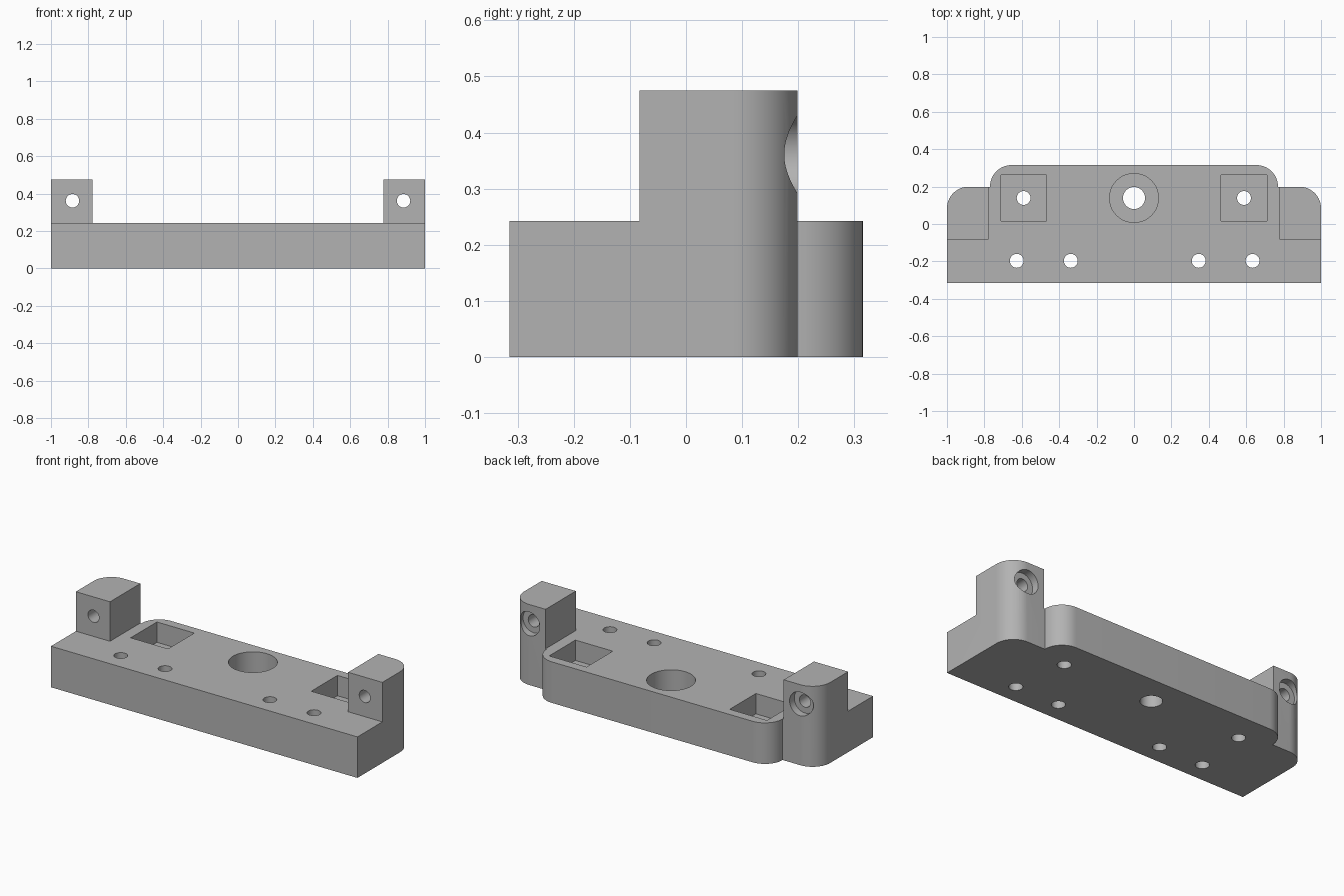
import bpy
import bmesh
import math

if "Cube" in bpy.data.objects:
    bpy.data.objects.remove(bpy.data.objects["Cube"])

BASE_TOP, EAR_TOP = 0.242, 0.475
BACK, EAR_BACK, EAR_FRONT = 0.315, 0.199, -0.083
SLAB_X, EAR_X, R = 0.77, 0.777, 0.115

grey = bpy.data.materials.new("grey")
grey.diffuse_color = (0.45, 0.45, 0.45, 1)
grey.use_nodes = True
grey.node_tree.nodes["Principled BSDF"].inputs["Base Color"].default_value = grey.diffuse_color


def prism(name, outline, z0, z1):
    """Extrude a flat outline between two heights."""
    bm = bmesh.new()
    face = bm.faces.new([bm.verts.new((x, y, z0)) for x, y in outline])
    top = bmesh.ops.extrude_face_region(bm, geom=[face])["geom"]
    verts = [v for v in top if isinstance(v, bmesh.types.BMVert)]
    bmesh.ops.translate(bm, verts=verts, vec=(0, 0, z1 - z0))
    bmesh.ops.recalc_face_normals(bm, faces=bm.faces)
    mesh = bpy.data.meshes.new(name)
    bm.to_mesh(mesh)
    bm.free()
    mesh.materials.append(grey)
    obj = bpy.data.objects.new(name, mesh)
    bpy.context.collection.objects.link(obj)
    return obj


def corner(cx, cy, n=14):
    """Quarter round from +x to +y."""
    return [(cx + R * math.cos(i * math.pi / 2 / n),
             cy + R * math.sin(i * math.pi / 2 / n)) for i in range(n + 1)]


def mirrored(points):
    return [(-x, y) for x, y in reversed(points)]


def disc(cx, cy, r, n=40):
    return [(cx + r * math.cos(2 * math.pi * i / n),
             cy + r * math.sin(2 * math.pi * i / n)) for i in range(n)]


def combine(target, tool, operation):
    mod = target.modifiers.new(operation, "BOOLEAN")
    mod.object, mod.operation, mod.solver = tool, operation, "EXACT"
    bpy.context.view_layer.objects.active = target
    bpy.ops.object.modifier_apply(modifier=mod.name)
    bpy.data.objects.remove(tool, do_unlink=True)


def drill_z(x, y, r, z0=-0.1, z1=0.6):
    combine(body, prism("hole_cutter", disc(x, y, r), z0, z1), "DIFFERENCE")


def drill_y(x, z, r, y0, y1):
    # The prism's local z becomes -y after turning about x
    tool = prism("ear_hole_cutter", disc(x, z, r), -y1, -y0)
    tool.rotation_euler.x = math.pi / 2
    bpy.context.view_layer.update()
    combine(body, tool, "DIFFERENCE")


# Base plate with a stepped, rounded back
half = ([(1, -BACK)] + corner(1 - R, EAR_BACK - R)
        + [(SLAB_X, EAR_BACK)] + corner(SLAB_X - R, BACK - R)[1:])
body = prism("mounting_block", half + mirrored(half), 0, BASE_TOP)

# Upright ears at both ends
ear = ([(EAR_X, EAR_FRONT), (1, EAR_FRONT)] + corner(1 - R, EAR_BACK - R)
       + [(EAR_X, EAR_BACK)])
for outline in (ear, mirrored(ear)):
    combine(body, prism("ear", outline, 0, EAR_TOP), "UNION")

# Counterbored centre hole
drill_z(0, 0.139, 0.131, 0.09)
drill_z(0, 0.139, 0.059)

# Square pockets, each with a through hole
for x in (-0.59, 0.588):
    s = 0.122
    square = [(x - s, 0.139 - s), (x + s, 0.139 - s),
              (x + s, 0.139 + s), (x - s, 0.139 + s)]
    combine(body, prism("pocket_cutter", square, 0.122, 0.6), "DIFFERENCE")
    drill_z(x, 0.139, 0.037)

# Front row of screw holes
for x in (-0.627, -0.338, 0.346, 0.634):
    drill_z(x, -0.197, 0.037)

# Ear holes, counterbored from the back
for x in (-0.885, 0.885):
    drill_y(x, 0.361, 0.07, 0.155, 0.4)
    drill_y(x, 0.361, 0.036, -0.3, 0.4)

# Merge flat faces, then smooth the rounds and bores
bm = bmesh.new()
bm.from_mesh(body.data)
bmesh.ops.remove_doubles(bm, verts=bm.verts, dist=0.0001)
bmesh.ops.dissolve_limit(bm, angle_limit=0.005, verts=bm.verts, edges=bm.edges)
bm.to_mesh(body.data)
bm.free()
body.select_set(True)
bpy.context.view_layer.objects.active = body
bpy.ops.object.shade_smooth_by_angle(angle=math.radians(30))
